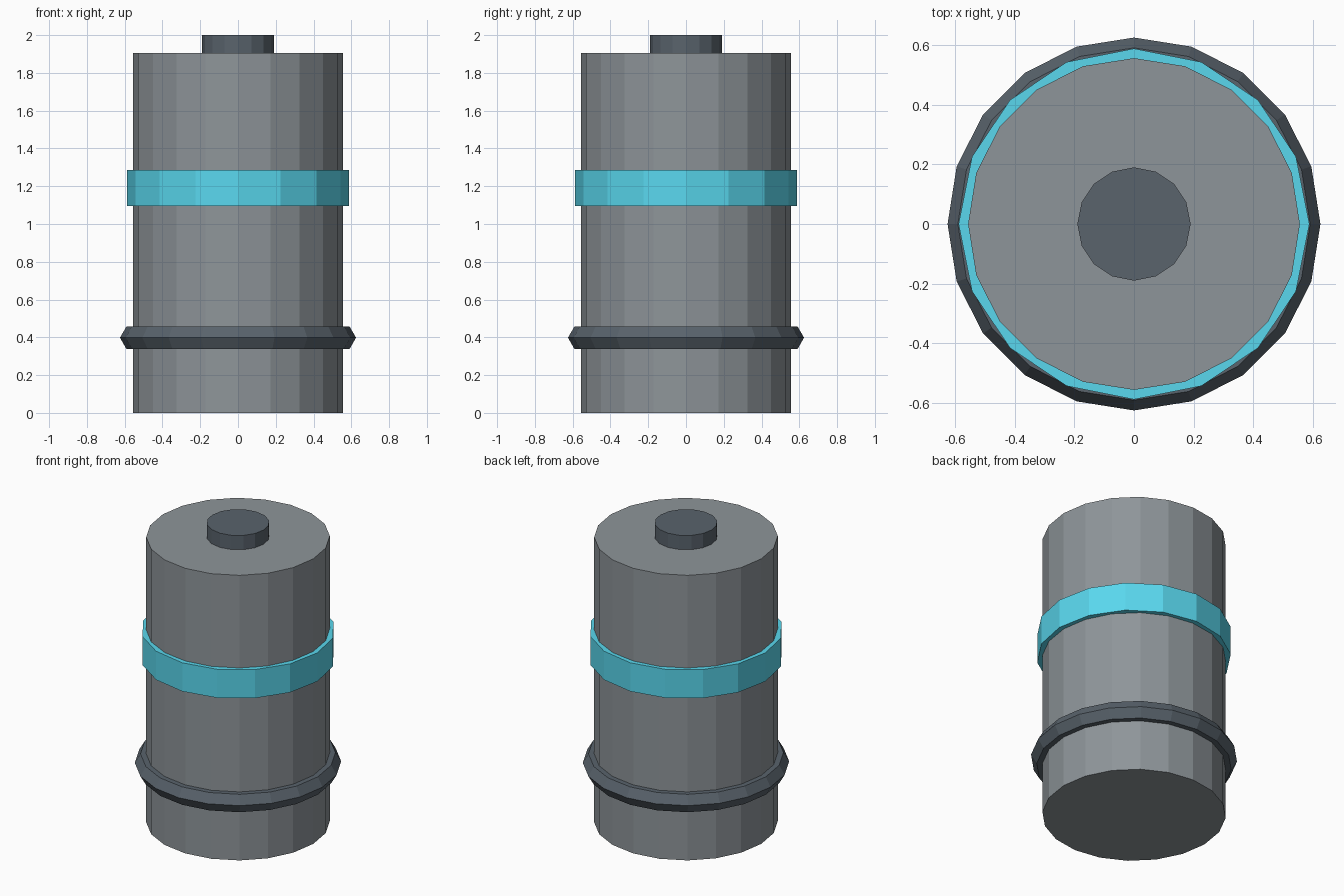
import bpy

if "Cube" in bpy.data.objects:
    bpy.data.objects.remove(bpy.data.objects["Cube"])


def paint(obj, name, color):
    mat = bpy.data.materials.get(name) or bpy.data.materials.new(name)
    mat.diffuse_color = (*color, 1)
    mat.use_nodes = True
    mat.node_tree.nodes["Principled BSDF"].inputs["Base Color"].default_value = mat.diffuse_color
    obj.data.materials.append(mat)


def cylinder(name, sides, radius, z0, z1):
    bpy.ops.mesh.primitive_cylinder_add(
        vertices=sides, radius=radius, depth=z1 - z0, location=(0, 0, (z0 + z1) / 2))
    obj = bpy.context.object
    obj.name = name
    return obj


STEEL = (0.27, 0.30, 0.32)
DARK = (0.10, 0.125, 0.15)
CYAN = (0.10, 0.68, 0.85)

# Main canister
body = cylinder("canister_body", 20, 0.556, 0, 1.905)
paint(body, "steel", STEEL)

# Bright band around the upper half
band = cylinder("colour_band", 16, 0.588, 1.095, 1.286)
paint(band, "cyan", CYAN)

# Cap on top
cap = cylinder("top_cap", 16, 0.19, 1.89, 2.0)
paint(cap, "dark_steel", DARK)

# Faceted rib around the lower half
bpy.ops.mesh.primitive_torus_add(
    major_segments=20, minor_segments=6, major_radius=0.556, minor_radius=0.069,
    location=(0, 0, 0.398))
rib = bpy.context.object
rib.name = "lower_rib"
paint(rib, "dark_steel", DARK)
